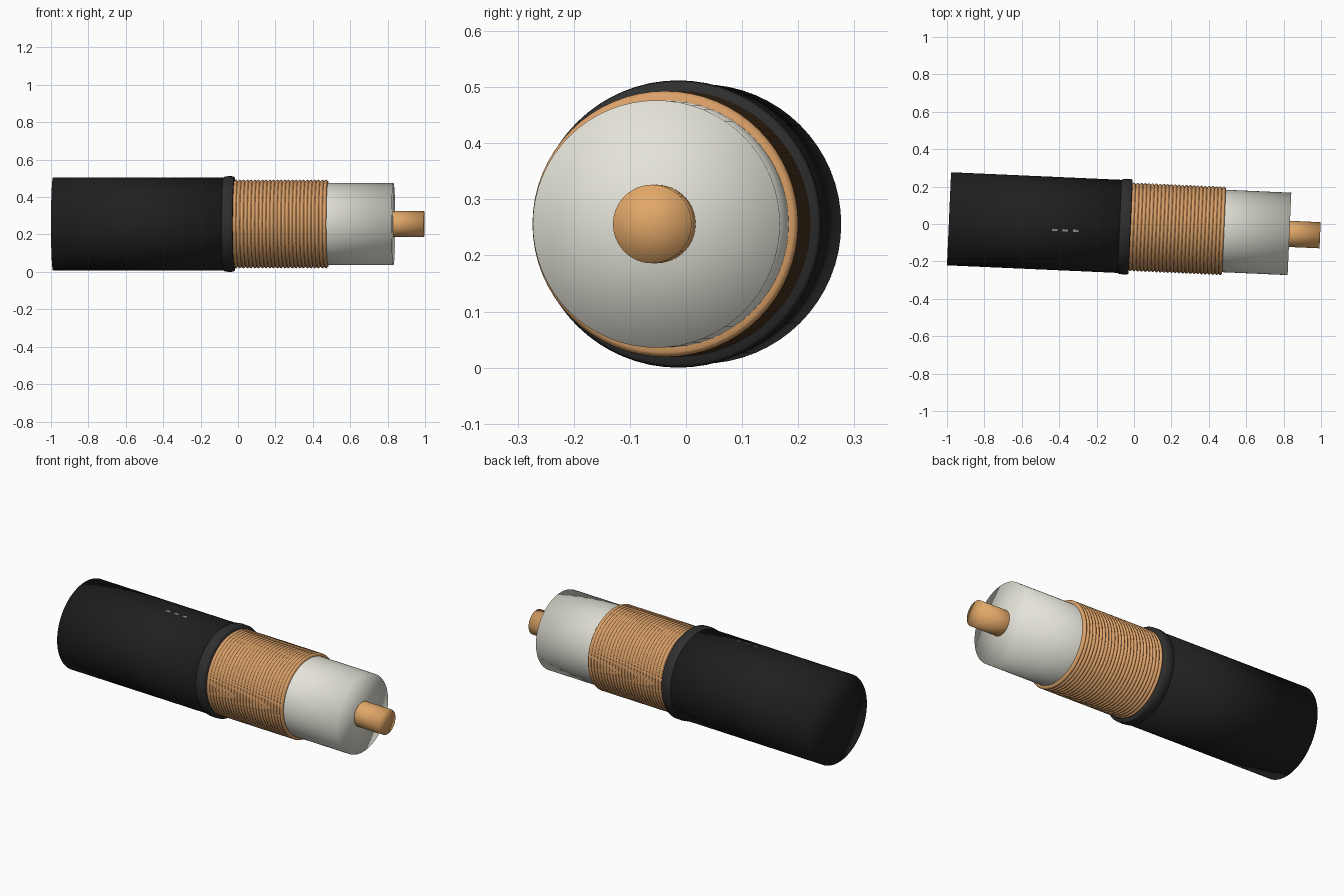
import bpy, bmesh, math
from mathutils import Matrix

if "Cube" in bpy.data.objects:
    bpy.data.objects.remove(bpy.data.objects["Cube"])

# The cable axis lies along x, turned slightly about z
PLACE = Matrix.Translation((0, -0.016, 0.256)) @ Matrix.Rotation(math.radians(-2.54), 4, 'Z')
SIDES = 64


def material(name, color):
    m = bpy.data.materials.new(name)
    m.diffuse_color = (*color, 1)
    m.use_nodes = True
    m.node_tree.nodes["Principled BSDF"].inputs["Base Color"].default_value = m.diffuse_color
    return m


black = material("black_plastic", (0.014, 0.014, 0.014))
dark = material("collar_black", (0.028, 0.028, 0.028))
copper = material("copper", (0.72, 0.36, 0.14))
bright = material("bright_copper", (0.76, 0.39, 0.14))
white = material("insulation_white", (0.78, 0.77, 0.69))
grey = material("mark_grey", (0.3, 0.3, 0.3))


def finish(bm, name, mat, smooth=True):
    bmesh.ops.recalc_face_normals(bm, faces=bm.faces)
    bm.transform(PLACE)
    me = bpy.data.meshes.new(name)
    bm.to_mesh(me)
    bm.free()
    for p in me.polygons:
        p.use_smooth = smooth
    me.materials.append(mat)
    ob = bpy.data.objects.new(name, me)
    bpy.context.collection.objects.link(ob)
    return ob


def lathe(name, profile, mat):
    """Spin (x, radius) points round the x axis."""
    bm = bmesh.new()
    vs = [bm.verts.new((x, 0, r)) for x, r in profile]
    es = [bm.edges.new(p) for p in zip(vs, vs[1:])]
    bmesh.ops.spin(bm, geom=vs + es, cent=(0, 0, 0), axis=(1, 0, 0),
                   angle=2 * math.pi, steps=SIDES, use_merge=True)
    bmesh.ops.remove_doubles(bm, verts=bm.verts, dist=1e-5)
    return finish(bm, name, mat)


def rod(name, x0, x1, r, mat):
    return lathe(name, [(x0, 0), (x0, r), (x1, r), (x1, 0)], mat)


# Outer jacket and its end collar
rod("outer_jacket", -0.99, -0.03, 0.249, black)
lathe("jacket_collar", [(-0.08, 0.247), (-0.07, 0.254), (-0.05, 0.256),
                        (-0.025, 0.255), (-0.018, 0.25), (-0.018, 0.2)], dark)

# Wire shield: sleeve with a row of rounded windings
x0, x1, count = -0.02, 0.482, 25
pitch = (x1 - x0) / count
profile = [(x0, 0.215)]
for i in range(count):
    for t in (0.0, 0.15, 0.35, 0.5, 0.65, 0.85):
        profile.append((x0 + (i + t) * pitch, 0.229 + 0.008 * math.sin(math.pi * t)))
profile += [(x1, 0.229), (x1, 0.215)]
lathe("wire_shield", profile, copper)

# Inner insulation and centre conductor
rod("inner_insulation", -0.02, 0.832, 0.2205, white)
rod("centre_conductor", 0.7, 0.996, 0.07, bright)

# Three printed dashes on top of the jacket
for i in range(3):
    bm = bmesh.new()
    bmesh.ops.create_cube(bm, size=1, matrix=Matrix.Translation((-0.422 + i * 0.056, -0.034, 0.246))
                          @ Matrix.Rotation(math.radians(8), 4, 'X')
                          @ Matrix.Diagonal((0.028, 0.012, 0.006, 1)))
    finish(bm, f"jacket_mark_{i + 1}", grey, smooth=False)
